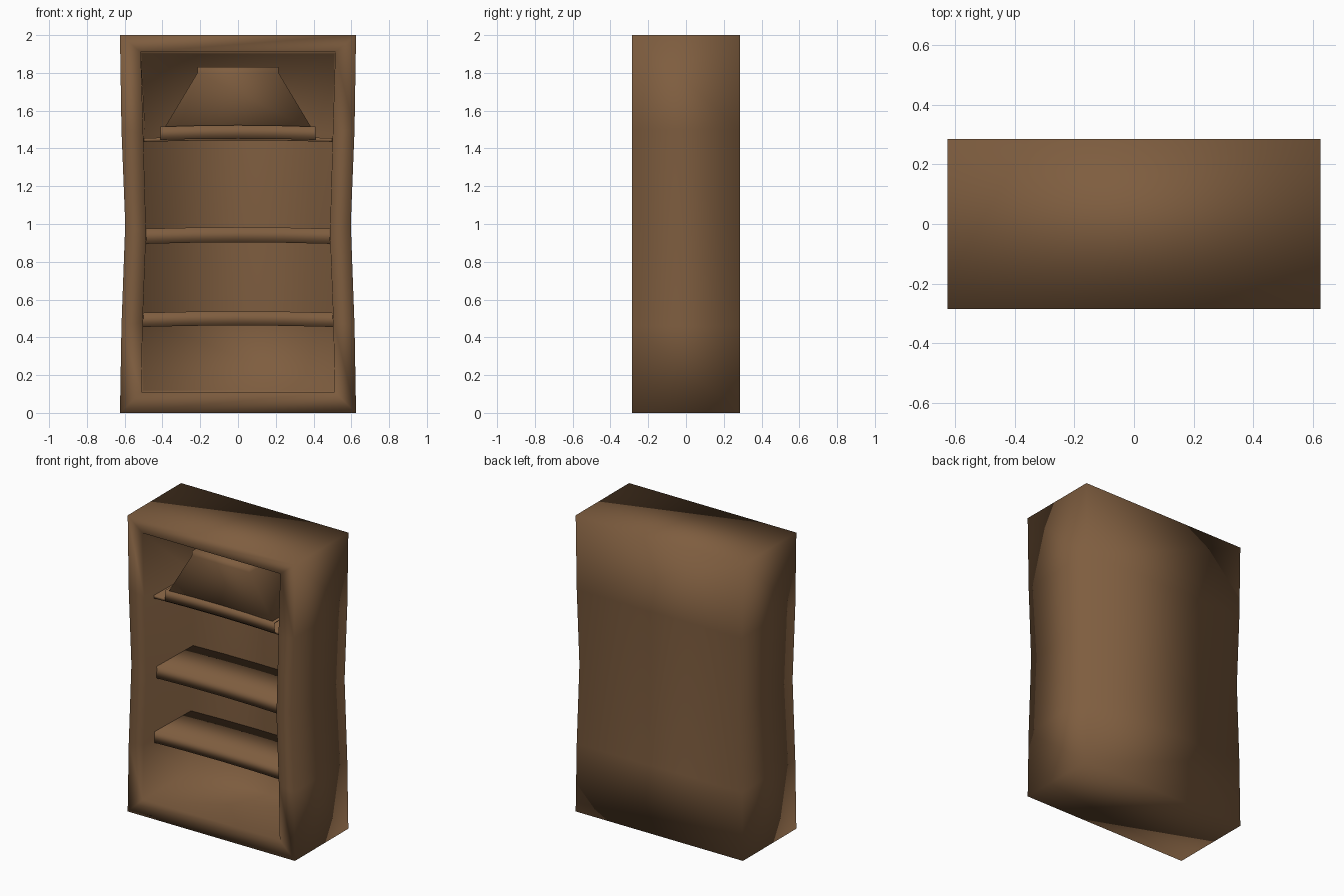
import bpy, bmesh

if "Cube" in bpy.data.objects:
    bpy.data.objects.remove(bpy.data.objects["Cube"])

wood = bpy.data.materials.new("warm_wood")
wood.diffuse_color = (0.21, 0.11, 0.05, 1)
wood.use_nodes = True
wood.node_tree.nodes["Principled BSDF"].inputs["Base Color"].default_value = wood.diffuse_color

FRONT, BACK, RECESS = -0.285, 0.285, 0.20


def finish(name, bm):
    bmesh.ops.recalc_face_normals(bm, faces=bm.faces[:])
    mesh = bpy.data.meshes.new(name)
    bm.to_mesh(mesh)
    bm.free()
    for p in mesh.polygons:
        p.use_smooth = True
    mesh.materials.append(wood)
    obj = bpy.data.objects.new(name, mesh)
    bpy.context.collection.objects.link(obj)
    return obj


def ring(bm, half, y):
    """Closed loop from a right-hand (x, z) profile and its mirror."""
    pts = half + [(-x, z) for x, z in reversed(half)]
    return [bm.verts.new((x, y, z)) for x, z in pts]


def bridge(bm, a, b):
    n = len(a)
    for i in range(n):
        bm.faces.new((a[i], a[(i + 1) % n], b[(i + 1) % n], b[i]))


def cap(bm, loop):
    n = len(loop)
    for i in range(n // 2 - 1):
        bm.faces.new((loop[i], loop[i + 1], loop[n - 2 - i], loop[n - 1 - i]))


# Carcass: waisted outer shell with a deep open front
outer = [(0.625, 0), (0.617, 0.46), (0.597, 1.0), (0.617, 1.50), (0.625, 2.0)]
inner = [(0.512, 0.11), (0.505, 0.48), (0.487, 0.95), (0.502, 1.48), (0.515, 1.91)]
deep = [(0.500, 0.12), (0.493, 0.48), (0.475, 0.95), (0.490, 1.48), (0.510, 1.90)]
bm = bmesh.new()
loops = [ring(bm, outer, BACK), ring(bm, outer, FRONT),
         ring(bm, inner, FRONT), ring(bm, deep, RECESS)]
for a, b in zip(loops, loops[1:]):
    bridge(bm, a, b)
cap(bm, loops[0])
cap(bm, loops[-1])
finish("carcass", bm)

# Tapered hood standing on the upper shelf
bm = bmesh.new()
hood = [(0.395, 1.50), (0.215, 1.80), (0.215, 1.83)]
face, rear = ring(bm, hood, -0.185), ring(bm, hood, RECESS)
bridge(bm, face, rear)
cap(bm, face)
finish("hood", bm)


# Shelves: slightly arched boards reaching the back
def shelf(name, low, high, half_width, nose):
    section = [(RECESS, low), (nose, low), (nose, high), (RECESS, high)]
    bm = bmesh.new()
    rows = []
    for t in (-1, -0.5, 0, 0.5, 1):
        lift = 0.008 * (1 - t * t)
        rows.append([bm.verts.new((t * half_width, y, z + lift)) for y, z in section])
    for a, b in zip(rows, rows[1:]):
        bridge(bm, a, b)
    finish(name, bm)


shelf("lower_shelf", 0.455, 0.53, 0.503, -0.175)
shelf("middle_shelf", 0.895, 0.975, 0.488, -0.175)
shelf("upper_shelf", 1.435, 1.455, 0.500, -0.185)
shelf("hood_ledge", 1.445, 1.515, 0.410, -0.195)
